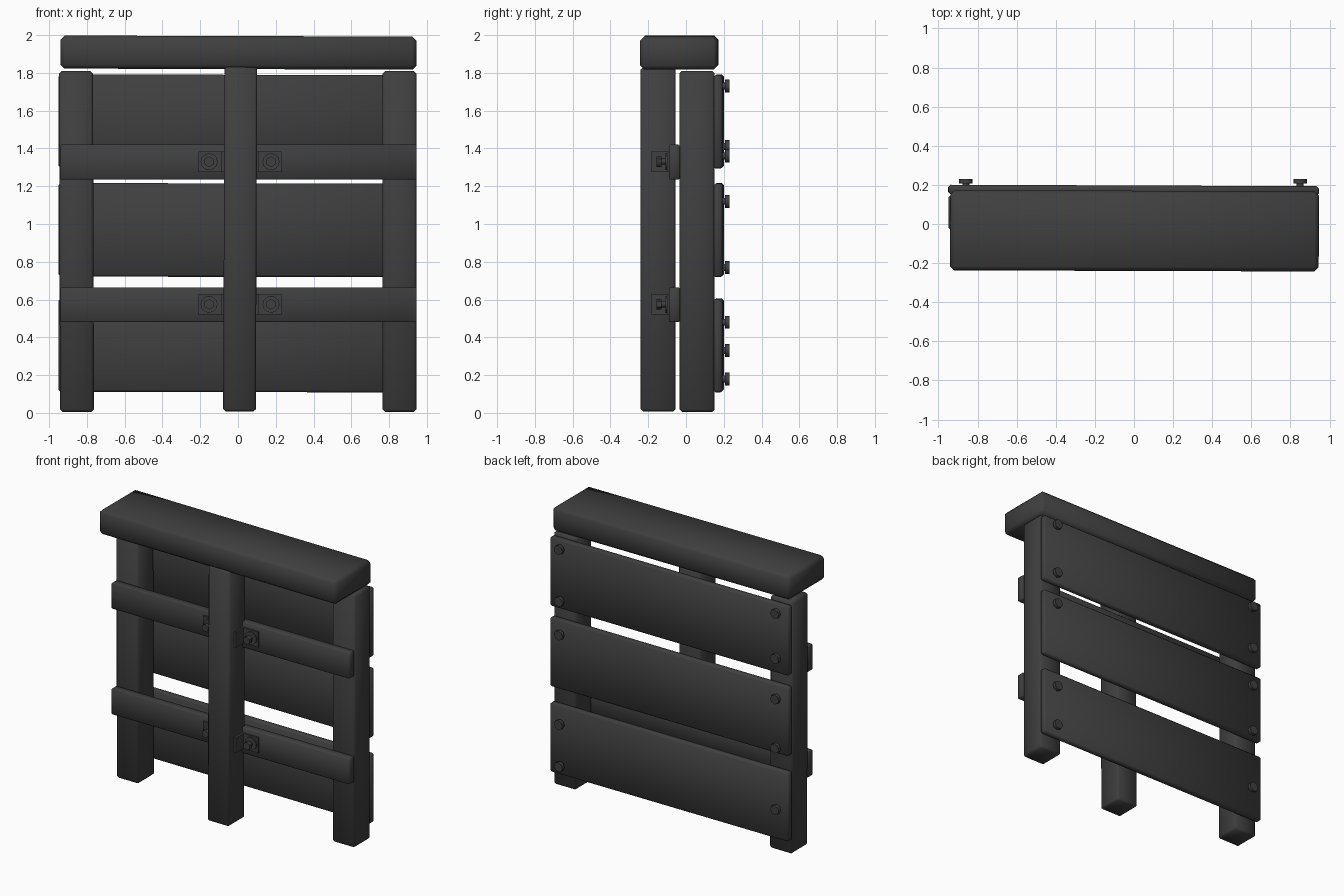
import bpy, bmesh, math
from mathutils import Matrix, Vector

cube = bpy.data.objects.get("Cube")
if cube:
    bpy.data.objects.remove(cube, do_unlink=True)

# One dark weathered colour for everything
GREY = (0.05, 0.05, 0.05, 1)
dark = bpy.data.materials.new("dark_grey")
dark.use_nodes = True
dark.diffuse_color = GREY
bsdf = dark.node_tree.nodes["Principled BSDF"]
bsdf.inputs["Base Color"].default_value = GREY
bsdf.inputs["Roughness"].default_value = 0.9


def finish(name, bm):
    mesh = bpy.data.meshes.new(name)
    bm.to_mesh(mesh)
    bm.free()
    mesh.materials.append(dark)
    for face in mesh.polygons:
        face.use_smooth = True
    mesh.set_sharp_from_angle(angle=math.radians(60))
    obj = bpy.data.objects.new(name, mesh)
    bpy.context.collection.objects.link(obj)
    return obj


def timber(name, low, high, bevel=0.0, tilt=0.0, yaw=0.0):
    """Chamfered box between two corners, slightly turned for a rough look."""
    low, high = Vector(low), Vector(high)
    bm = bmesh.new()
    bmesh.ops.create_cube(bm, size=1, matrix=Matrix.Diagonal((*(high - low), 1)))
    if bevel:
        bmesh.ops.bevel(bm, geom=bm.edges[:], offset=bevel, segments=1,
                        affect='EDGES', profile=0.5)
    obj = finish(name, bm)
    obj.location = (low + high) / 2
    obj.rotation_euler = (0, tilt, yaw)
    return obj


def bolt(name, base, direction, discs):
    """Stack of (radius, start, end, sides) discs along y."""
    bm = bmesh.new()
    for radius, start, end, sides in discs:
        spot = Vector(base) + Vector((0, direction * (start + end) / 2, 0))
        bmesh.ops.create_cone(
            bm, cap_ends=True, segments=sides, radius1=radius, radius2=radius,
            depth=end - start,
            matrix=Matrix.Translation(spot) @ Matrix.Rotation(math.pi / 2, 4, 'X'))
    return finish(name, bm)


# Top beam
timber("top_beam", (-0.94, -0.24, 1.82), (0.945, 0.17, 1.995), 0.022, 0.003, -0.003)

# Posts
timber("front_post", (-0.075, -0.24, 0.008), (0.098, -0.055, 1.83), 0.012, 0.004)
timber("right_post", (-0.945, -0.035, 0.005), (-0.765, 0.152, 1.81), 0.014, -0.003)
timber("left_post", (0.765, -0.035, 0.005), (0.945, 0.152, 1.81), 0.014)

# Front rails
for label, z in (("lower", 0.48), ("upper", 1.235)):
    timber(label + "_rail", (-0.94, -0.09, z), (0.945, -0.033, z + 0.185), 0.006)

# Back boards
for label, z in (("lower", 0.11), ("middle", 0.72), ("upper", 1.295)):
    timber(label + "_board", (-0.95, 0.148, z), (0.945, 0.197, z + 0.495),
           0.012, 0.002, -0.004)

# Corner brackets joining the rails to the front post
for level, z in (("lower", 0.575), ("upper", 1.33)):
    for side, edge, sign in (("right", -0.078, -1), ("left", 0.1, 1)):
        name = f"{level}_{side}_bracket"
        x = sorted((edge, edge + sign * 0.13))
        timber(name + "_rail_plate", (x[0], -0.1, z - 0.055), (x[1], -0.088, z + 0.055))
        x = sorted((edge - sign * 0.004, edge + sign * 0.012))
        timber(name + "_post_plate", (x[0], -0.185, z - 0.055), (x[1], -0.09, z + 0.055))
        bolt(name + "_bolt", (edge + sign * 0.075, -0.1, z), -1,
             ((0.045, 0, 0.008, 12), (0.016, 0, 0.035, 8), (0.028, 0.03, 0.055, 6)))

# Bolts through the back boards
HEAD = ((0.018, -0.005, 0.014, 8), (0.034, 0.01, 0.033, 8))
for side, x, heights in (("left", 0.85, (0.18, 0.48, 1.12, 1.36, 1.73)),
                         ("right", -0.86, (0.33, 0.77, 1.12, 1.41, 1.73))):
    for number, z in enumerate(heights, 1):
        bolt(f"{side}_board_bolt_{number}", (x, 0.197, z), 1, HEAD)
